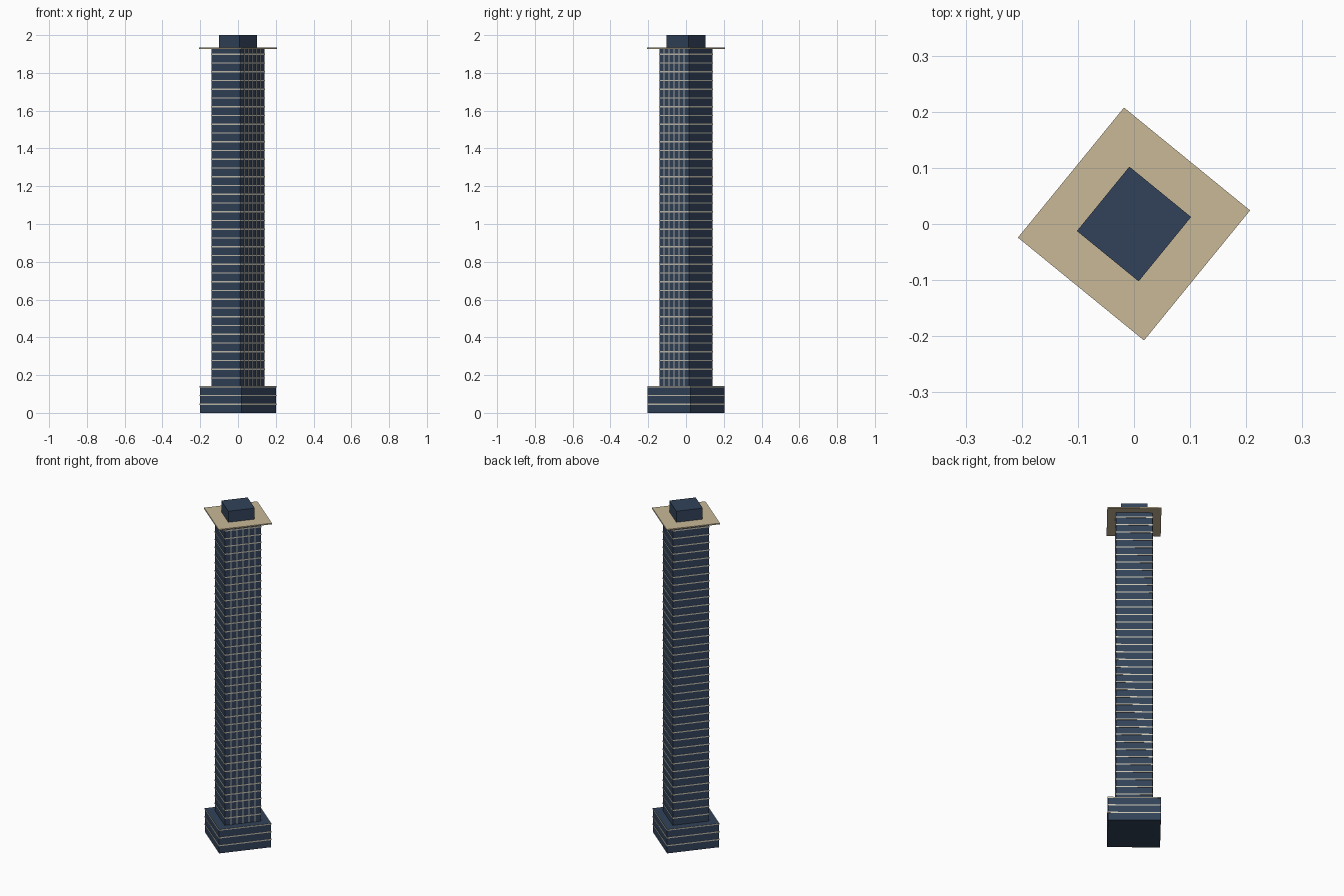
import bpy, bmesh
from math import radians
from mathutils import Matrix, Vector

if "Cube" in bpy.data.objects:
    bpy.data.objects.remove(bpy.data.objects["Cube"])

TURN = Matrix.Rotation(radians(-39.2), 4, 'Z')
FLOOR = 0.0463
BAND = 0.0065


def material(name, color):
    m = bpy.data.materials.new(name)
    m.diffuse_color = (*color, 1)
    m.use_nodes = True
    m.node_tree.nodes["Principled BSDF"].inputs["Base Color"].default_value = m.diffuse_color
    return m


glass = material("navy_glass", (0.032, 0.055, 0.1))
stone = material("beige_stone", (0.58, 0.48, 0.31))
trim = material("pale_trim", (0.58, 0.54, 0.44))
metal = material("grey_metal", (0.42, 0.42, 0.41))


def boxes(name, items, mat):
    """One object from boxes given as (x, y, width, depth, z0, z1)."""
    bm = bmesh.new()
    for x, y, w, d, z0, z1 in items:
        m = (TURN @ Matrix.Translation((x, y, (z0 + z1) / 2))
             @ Matrix.Diagonal(Vector((w, d, z1 - z0, 1))))
        bmesh.ops.create_cube(bm, size=1, matrix=m)
    me = bpy.data.meshes.new(name)
    bm.to_mesh(me)
    bm.free()
    me.materials.append(mat)
    ob = bpy.data.objects.new(name, me)
    bpy.context.collection.objects.link(ob)
    return ob


PW, PD = 0.283, 0.292    # podium plan
TW, TD = 0.197, 0.204    # tower plan
LIP = 0.003              # how much bands stand out in total


def bands(w, d, first, last):
    return [(0, 0, w + LIP, d + LIP, k * FLOOR - BAND / 2, k * FLOOR + BAND / 2)
            for k in range(first, last + 1)]


# Main volumes
boxes("podium", [(0, 0, PW, PD, 0, 0.1425)], glass)
boxes("tower", [(0, 0, TW, TD, 0.1425, 1.928)], glass)

# Floor bands
boxes("podium_bands", bands(PW, PD, 1, 3), trim)
boxes("tower_bands", bands(TW, TD, 4, 41), trim)

# Vertical fins on the front right face
boxes("facade_fins", [(TW / 2, TD * (i / 6 - 0.5), 0.005, 0.005, 0.1425, 1.928)
                      for i in range(1, 6)], metal)

# Roof
boxes("roof_slab", [(0, 0, 0.29, 0.299, 1.927, 1.934)], stone)
boxes("roof_plant_room", [(0, 0, 0.142, 0.148, 1.934, 2.0)], glass)
